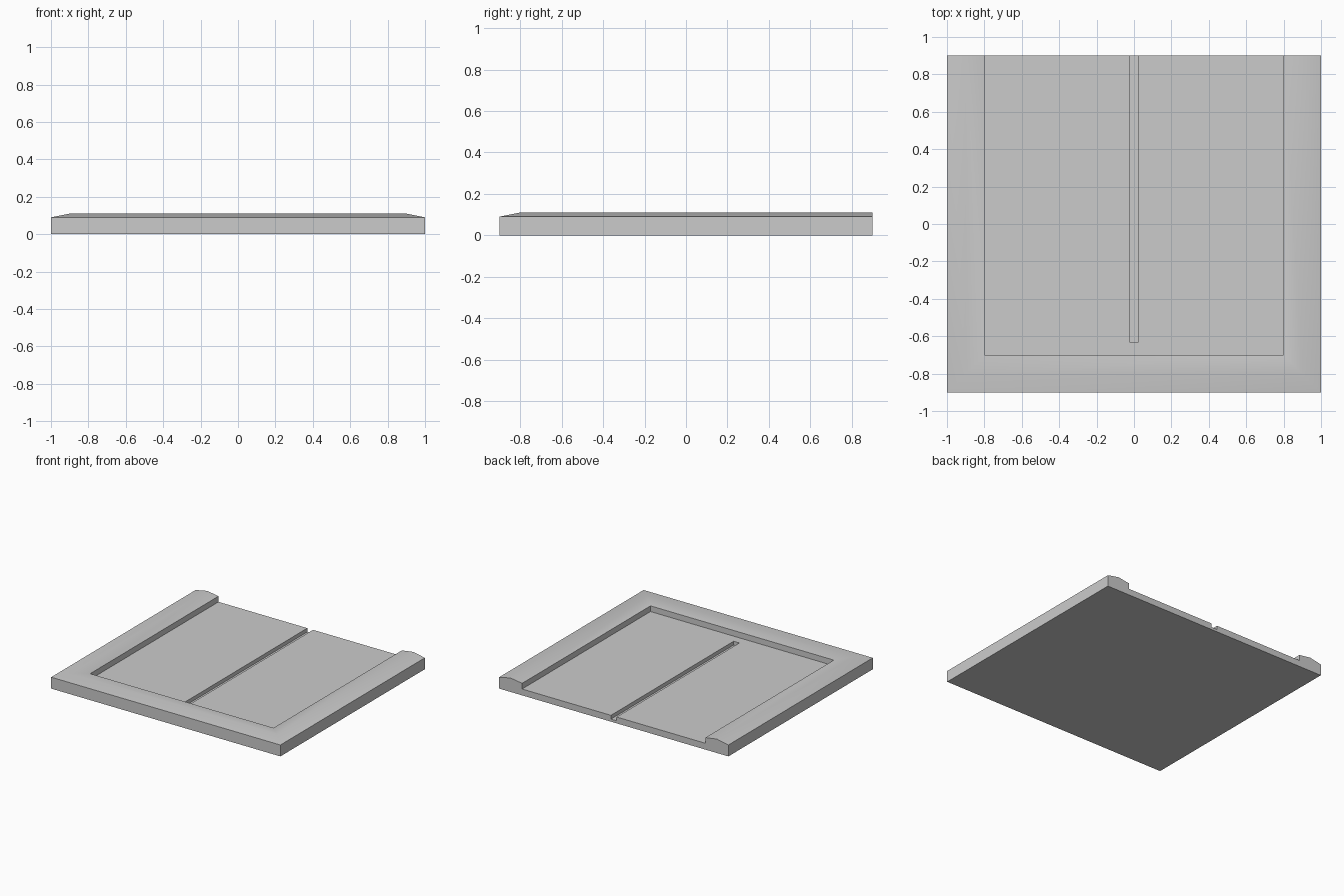
import bpy, bmesh
from math import radians

if "Cube" in bpy.data.objects:
    bpy.data.objects.remove(bpy.data.objects["Cube"])

# Rim cross-section: (inset from the outer edge, height), outside to inside
PROFILE = [(0, 0), (0, 0.09), (0.1, 0.11), (0.2, 0.095), (0.2, 0.05)]

# Tray: raised rim on three sides, open at the back
bm = bmesh.new()
rings = []
for i, z in PROFILE:
    x, y = 1 - i, -0.9 + i
    rings.append([bm.verts.new(p) for p in
                  ((-x, 0.9, z), (-x, y, z), (x, y, z), (x, 0.9, z))])
for a, b in zip(rings, rings[1:]):
    for k in range(3):
        bm.faces.new((a[k], a[k + 1], b[k + 1], b[k]))
bm.faces.new(rings[-1])                                   # recessed floor
bm.faces.new(rings[0][::-1])                              # underside
bm.faces.new([r[0] for r in rings] + [r[3] for r in reversed(rings)])  # back
bmesh.ops.recalc_face_normals(bm, faces=bm.faces)
mesh = bpy.data.meshes.new("tray")
bm.to_mesh(mesh)
bm.free()
tray = bpy.data.objects.new("tray", mesh)
bpy.context.collection.objects.link(tray)

# Centre groove, running out through the back edge
bpy.ops.mesh.primitive_cube_add(size=1, location=(0, 0.185, 0.07))
cutter = bpy.context.object
cutter.name = "groove_cutter"
cutter.scale = (0.05, 1.63, 0.1)
cutter.hide_render = True
mod = tray.modifiers.new("groove", 'BOOLEAN')
mod.operation = 'DIFFERENCE'
mod.solver = 'EXACT'
mod.object = cutter

bpy.ops.object.select_all(action='DESELECT')
tray.select_set(True)
bpy.context.view_layer.objects.active = tray
bpy.ops.object.modifier_apply(modifier="groove")
bpy.data.objects.remove(cutter)
bpy.ops.object.shade_smooth_by_angle(angle=radians(30))
